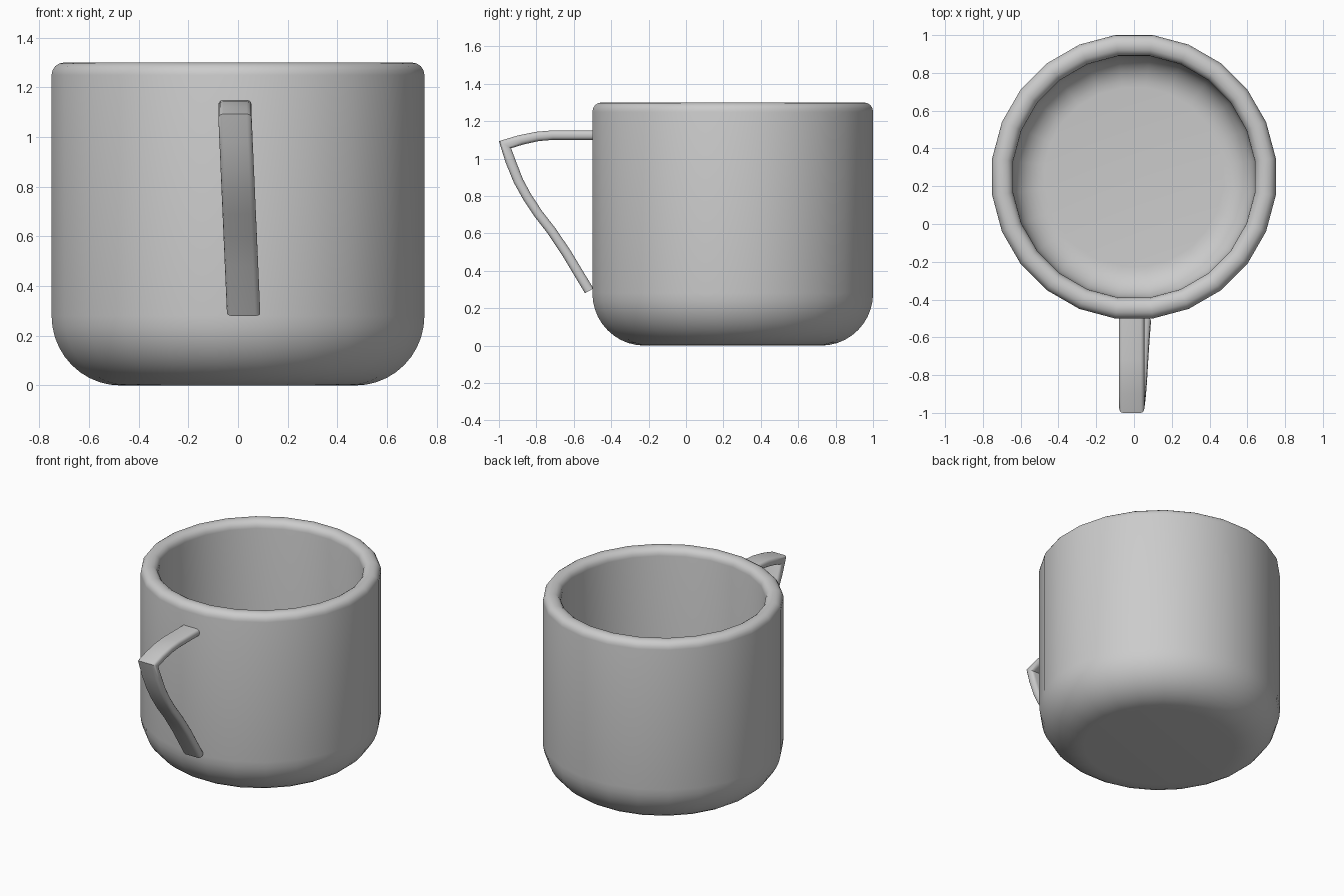
import bpy, bmesh, math
from mathutils import Vector

cube = bpy.data.objects.get("Cube")
if cube:
    bpy.data.objects.remove(cube, do_unlink=True)

grey = bpy.data.materials.new("light grey")
grey.use_nodes = True
COLOUR = (0.6, 0.6, 0.6, 1)
grey.diffuse_color = COLOUR
grey.node_tree.nodes["Principled BSDF"].inputs["Base Color"].default_value = COLOUR


def arc(cx, cz, r, a0, a1, n):
    """Points of an arc in the profile plane, angles in degrees."""
    angles = [math.radians(a0 + (a1 - a0) * i / n) for i in range(n + 1)]
    return [(cx + r * math.cos(a), cz + r * math.sin(a)) for a in angles]


def loft(name, rings, angle):
    """Skin a series of closed rings, cap both ends and shade smooth."""
    bm = bmesh.new()
    loops = [[bm.verts.new(p) for p in ring] for ring in rings]
    for a, b in zip(loops, loops[1:]):
        for i in range(len(a)):
            j = (i + 1) % len(a)
            bm.faces.new((a[i], a[j], b[j], b[i]))
    bm.faces.new(loops[0])
    bm.faces.new(loops[-1])
    bmesh.ops.recalc_face_normals(bm, faces=bm.faces)
    mesh = bpy.data.meshes.new(name)
    bm.to_mesh(mesh)
    bm.free()
    mesh.materials.append(grey)
    obj = bpy.data.objects.new(name, mesh)
    bpy.context.collection.objects.link(obj)
    bpy.ops.object.select_all(action='DESELECT')
    obj.select_set(True)
    bpy.context.view_layer.objects.active = obj
    bpy.ops.object.shade_smooth_by_angle(angle=math.radians(angle))


# Cup: 24-sided wall with a rounded foot, a round lip and a hollow inside
SIDES, CENTRE_Y, R, WALL, HEIGHT = 24, 0.25, 0.757, 0.112, 1.3
FOOT, LIP = 0.28, 0.05
profile = arc(R - FOOT, FOOT, FOOT, -90, 0, 10)
profile += arc(R - LIP, HEIGHT - LIP, LIP, 0, 90, 4)
profile += arc(R - WALL + LIP, HEIGHT - LIP, LIP, 90, 180, 4)
profile += arc(R - FOOT, FOOT, FOOT - WALL, 0, -90, 8)
turns = [2 * math.pi * (i + 0.5) / SIDES for i in range(SIDES)]
loft("cup", [[(r * math.cos(t), CENTRE_Y + r * math.sin(t), z) for t in turns]
             for r, z in profile], 35)

# Handle: outer and inner edge (y, z) of each section, from the top joint down
edges = [((-0.45, 1.15), (-0.45, 1.10)), ((-0.72, 1.15), (-0.71, 1.10)),
         ((-0.80, 1.143), (-0.79, 1.093)), ((-0.90, 1.123), (-0.87, 1.075)),
         ((-1.00, 1.093), (-0.935, 1.055)), ((-0.965, 0.98), (-0.905, 0.975)),
         ((-0.92, 0.87), (-0.872, 0.89)), ((-0.87, 0.78), (-0.828, 0.808)),
         ((-0.81, 0.69), (-0.77, 0.72)), ((-0.74, 0.60), (-0.70, 0.63)),
         ((-0.66, 0.48), (-0.615, 0.505)), ((-0.54, 0.28), (-0.495, 0.305))]
HALF_WIDTH, ROUND, THICK = 0.067, 0.02, 0.05

# Rounded-rectangle section: (across, depth from the outer edge as a fraction)
section = []
for sx, sd, start in ((1, 1, 0), (-1, 1, 90), (-1, -1, 180), (1, -1, 270)):
    section += arc(sx * (HALF_WIDTH - ROUND), THICK / 2 + sd * (THICK / 2 - ROUND),
                   ROUND, start, start + 90, 3)

rings = []
for outer, inner in edges:
    o, i = Vector(outer), Vector(inner)
    # The lower arm leans slightly to the model's left
    lean = -0.0125 + 0.035 * max(0, 1.09 - (o.y + i.y) / 2) / 0.8
    points = [(x + lean, o.lerp(i, d / THICK)) for x, d in section]
    rings.append([(x, p.x, p.y) for x, p in points])
loft("handle", rings, 35)
